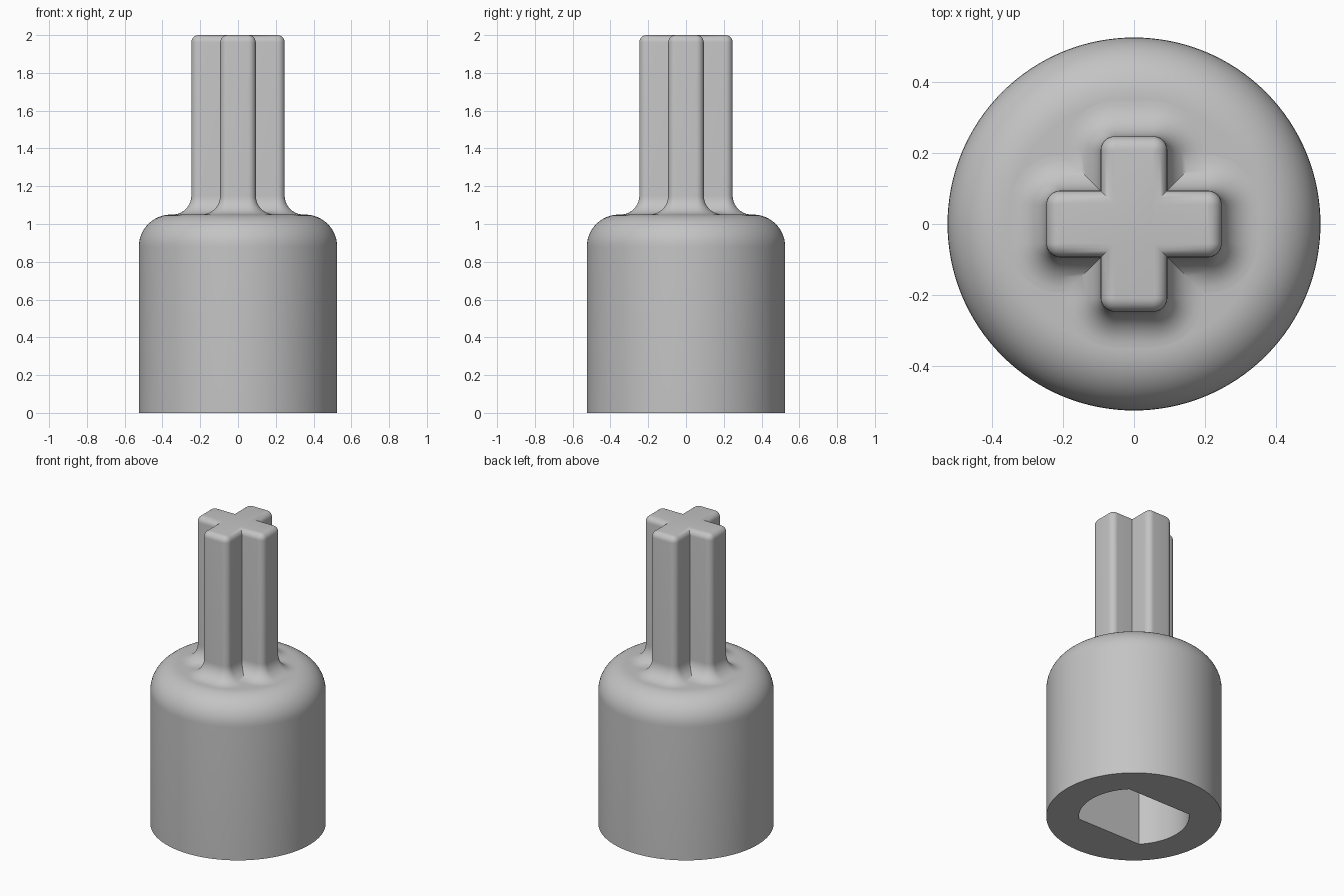
import bpy, bmesh, math
from math import pi, sin, cos

cube = bpy.data.objects.get("Cube")
if cube:
    bpy.data.objects.remove(cube, do_unlink=True)

grey = bpy.data.materials.new("plain grey")
grey.use_nodes = True
colour = (0.55, 0.55, 0.55, 1)
grey.diffuse_color = colour
grey.node_tree.nodes["Principled BSDF"].inputs["Base Color"].default_value = colour


def loft(name, rings, cap_start=True, cap_end=True):
    """Skin a list of equal-length rings of points into one object."""
    bm = bmesh.new()
    loops = [[bm.verts.new(p) for p in ring] for ring in rings]
    n = len(loops[0])
    for a, b in zip(loops, loops[1:]):
        for i in range(n):
            j = (i + 1) % n
            bm.faces.new((a[i], a[j], b[j], b[i]))
    if cap_start:
        bm.faces.new(loops[0][::-1])
    if cap_end:
        bm.faces.new(loops[-1])
    bmesh.ops.recalc_face_normals(bm, faces=bm.faces)
    mesh = bpy.data.meshes.new(name)
    bm.to_mesh(mesh)
    bm.free()
    mesh.materials.append(grey)
    obj = bpy.data.objects.new(name, mesh)
    bpy.context.collection.objects.link(obj)
    bpy.ops.object.select_all(action='DESELECT')
    obj.select_set(True)
    bpy.context.view_layer.objects.active = obj
    bpy.ops.object.shade_smooth_by_angle(angle=math.radians(35))
    return obj


# Socket body: round outside, bore with two flats inside
SEG = 128
RADIUS, TOP, ROUND = 0.525, 1.05, 0.17
BORE, DEPTH = 0.33, 0.8
angles = [2 * pi * i / SEG for i in range(SEG)]


def circle(r, z):
    return [(r * cos(a), r * sin(a), z) for a in angles]


def bore(z):
    flat = BORE * sin(pi / 4)
    ring = []
    for a in angles:
        r = min(BORE, flat / max(abs(sin(a)), 0.01))
        ring.append((r * cos(a), r * sin(a), z))
    return ring


shoulder = [circle(RADIUS - ROUND * (1 - cos(t)), TOP - ROUND * (1 - sin(t)))
            for t in (pi / 2 * k / 12 for k in range(13))]
loft("socket_body", [bore(DEPTH), bore(0), circle(RADIUS, 0)] + shoulder)

# Cross-shaped shaft: outline grows or shrinks by an offset at each height
HALF, LENGTH, EDGE, FILLET, STEPS = 0.094, 0.247, 0.04, 0.1, 8


def cross(offset, z):
    r = EDGE + offset
    quarter = []
    for side, start in ((-1, -pi / 2), (1, 0)):
        for k in range(STEPS + 1):
            t = start + pi / 2 * k / STEPS
            quarter.append((LENGTH - EDGE + r * cos(t),
                            side * (HALF - EDGE) + r * sin(t)))
    quarter.append((HALF + offset, HALF + offset))
    return [(x * c - y * s, x * s + y * c, z)
            for c, s in ((1, 0), (0, 1), (-1, 0), (0, -1))
            for x, y in quarter]


base = [cross(FILLET * (1 - sin(t)), TOP + FILLET * (1 - cos(t)))
        for t in (pi / 2 * k / 10 for k in range(11))]
tip_r = EDGE - 0.002
tip = [cross(-tip_r * (1 - cos(t)), 2 - tip_r * (1 - sin(t)))
       for t in (pi / 2 * k / 6 for k in range(7))]
loft("cross_shaft", base + tip, cap_start=False)
